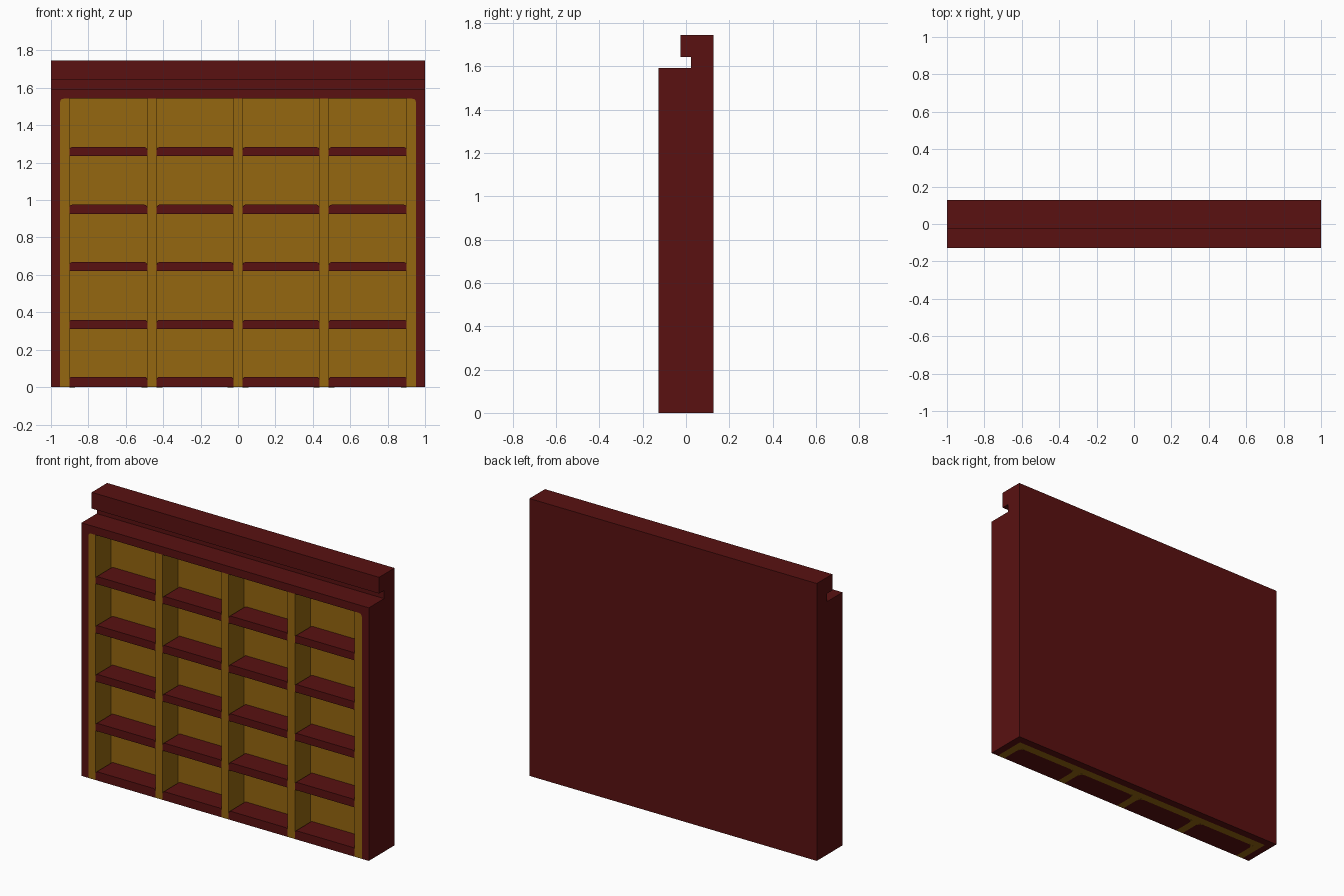
import bpy, bmesh

cube = bpy.data.objects.get("Cube")
if cube:
    bpy.data.objects.remove(cube, do_unlink=True)


def material(name, rgb):
    m = bpy.data.materials.new(name)
    m.use_nodes = True
    m.diffuse_color = (*rgb, 1)
    m.node_tree.nodes["Principled BSDF"].inputs["Base Color"].default_value = (*rgb, 1)
    return m


RED = material("dark red", (0.1, 0.0055, 0.0055))
GOLD = material("dark gold", (0.3, 0.135, 0.005))

FRONT, BACK = -0.128, 0.128
LINER_BACK, CELL_BACK = 0.078, 0.026
OPEN_X, OPEN_Z = 0.952, 1.542
WALL = 0.05


def prism(name, points, offset, mat, bevel=0, pick=None):
    """Extrude a flat outline by an offset, bevelling the edges chosen by pick."""
    bm = bmesh.new()
    face = bm.faces.new([bm.verts.new(p) for p in points])
    top = bmesh.ops.extrude_face_region(bm, geom=[face])["geom"]
    moved = [v for v in top if isinstance(v, bmesh.types.BMVert)]
    bmesh.ops.translate(bm, vec=offset, verts=moved)
    bmesh.ops.recalc_face_normals(bm, faces=bm.faces)
    if pick:
        edges = [e for e in bm.edges if pick(e.verts[0].co, e.verts[1].co)]
        bmesh.ops.bevel(bm, geom=edges, offset=bevel, segments=3, profile=0.5, affect='EDGES')
    mesh = bpy.data.meshes.new(name)
    bm.to_mesh(mesh)
    bm.free()
    mesh.materials.append(mat)
    obj = bpy.data.objects.new(name, mesh)
    bpy.context.collection.objects.link(obj)
    return obj


def box(name, x0, x1, y0, y1, z0, z1, mat, bevel=0, pick=None):
    outline = [(x0, y0, z0), (x1, y0, z0), (x1, y1, z0), (x0, y1, z0)]
    return prism(name, outline, (0, 0, z1 - z0), mat, bevel, pick)


def upper_outer(a, b):
    """Edges running front to back at the two upper outer corners."""
    return (abs(a.y - b.y) > 0.1 and min(a.z, b.z) > OPEN_Z - 0.001
            and abs(a.x) > OPEN_X - 0.001 and abs(a.x - b.x) < 1e-4)


# Outer case: side profile with the hooked top rail
profile = [(FRONT, 0), (BACK, 0), (BACK, 1.745), (-0.026, 1.745),
           (-0.026, 1.643), (0.024, 1.643), (0.024, 1.592), (FRONT, 1.592)]
case = prism("outer_case", [(-1, y, z) for y, z in profile], (2, 0, 0), RED)

# Front opening, cut out of the case (open at the bottom)
w = OPEN_X
cutter = box("opening_cutter", -w, w, FRONT - 0.1, LINER_BACK, -0.1, OPEN_Z,
             RED, 0.02, upper_outer)
cutter.hide_render = True
cut = case.modifiers.new("opening", 'BOOLEAN')
cut.operation, cut.solver, cut.object = 'DIFFERENCE', 'EXACT', cutter
bpy.context.view_layer.objects.active = case
bpy.ops.object.modifier_apply(modifier=cut.name)
bpy.data.objects.remove(cutter, do_unlink=True)

# Gold liner: comb-shaped plan with a back, side walls and three dividers
walls = [-w + WALL, -0.46 - WALL / 2, -0.46 + WALL / 2, -WALL / 2]
walls += [-x for x in reversed(walls)]
cells = list(zip(walls[0::2], walls[1::2]))
plan = [(-w, LINER_BACK), (-w, FRONT)]
for x0, x1 in cells:
    plan += [(x0, FRONT), (x0, CELL_BACK), (x1, CELL_BACK), (x1, FRONT)]
plan += [(w, FRONT), (w, LINER_BACK)]
prism("divider_liner", [(x, y, 0) for x, y in plan], (0, 0, OPEN_Z), GOLD,
      0.02, upper_outer)

# Red shelves in every cell, with softened upper end corners
for row, (z0, z1) in enumerate([(0, 0.055), (0.31, 0.36), (0.62, 0.668),
                                (0.925, 0.975), (1.235, 1.283)]):
    def top_ends(a, b, z=z1):
        return abs(a.y - b.y) > 0.1 and min(a.z, b.z) > z - 0.001
    for col, (x0, x1) in enumerate(cells):
        box(f"shelf_{row + 1}_{col + 1}", x0, x1, FRONT, CELL_BACK, z0, z1,
            RED, 0.014, top_ends)

# Gold corner fillets under the lowest shelves, set as thin plates on the base
for x0, x1 in cells:
    for x, s in ((x0, 1), (x1, -1)):
        prism("base_corner_fillet",
              [(x, CELL_BACK, -0.001), (x + s * 0.03, CELL_BACK, -0.001),
               (x + s * 0.009, CELL_BACK - 0.009, -0.001), (x, CELL_BACK - 0.03, -0.001)],
              (0, 0, 0.003), GOLD)
